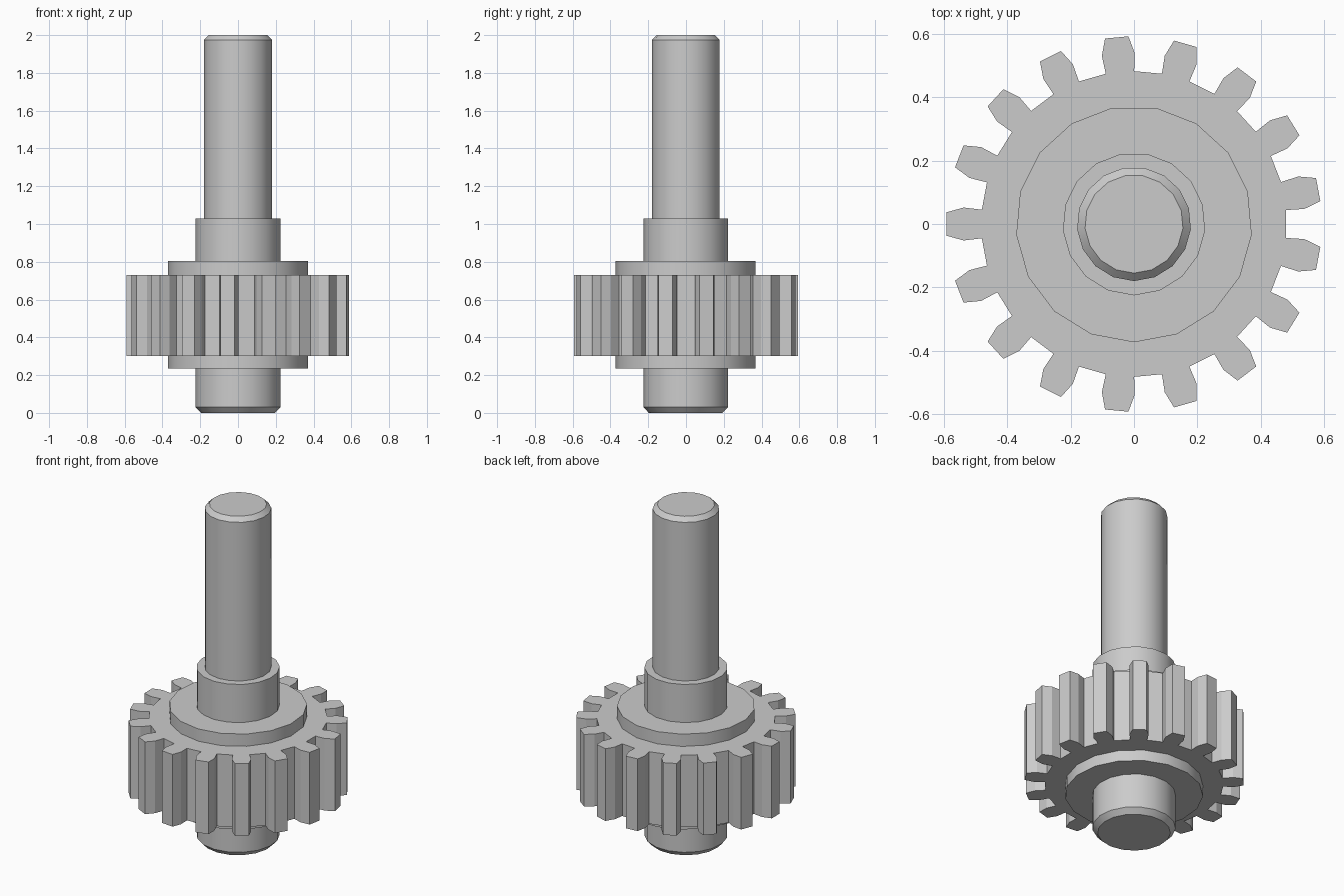
import bpy, bmesh
from math import cos, sin, pi, radians, atan2, hypot

if "Cube" in bpy.data.objects:
    bpy.data.objects.remove(bpy.data.objects["Cube"])

N = 17  # teeth on the gear and sides on the shaft


def finish(name, bm):
    bmesh.ops.recalc_face_normals(bm, faces=bm.faces)
    mesh = bpy.data.meshes.new(name)
    bm.to_mesh(mesh)
    bm.free()
    ob = bpy.data.objects.new(name, mesh)
    bpy.context.collection.objects.link(ob)
    return ob


def lathe(name, profile, start):
    """Revolve (radius, z) points around z and cap both ends."""
    bm = bmesh.new()
    rings = []
    for r, z in profile:
        rings.append([bm.verts.new((r * cos(start + 2 * pi * k / N),
                                    r * sin(start + 2 * pi * k / N), z)) for k in range(N)])
    for a, b in zip(rings, rings[1:]):
        for k in range(N):
            j = (k + 1) % N
            bm.faces.new((a[k], a[j], b[j], b[k]))
    bm.faces.new(rings[0])
    bm.faces.new(rings[-1])
    return finish(name, bm)


def gear(name, tooth, z0, z1):
    """Repeat one tooth outline (radial, sideways) around z and extrude it."""
    bm = bmesh.new()
    outline = []
    for k in range(N):
        turn = pi + 2 * pi * k / N
        for x, y in tooth:
            r, a = hypot(x, y), turn + atan2(y, x)
            outline.append(bm.verts.new((r * cos(a), r * sin(a), z0)))
    base = bm.faces.new(outline)
    top = bmesh.ops.extrude_face_region(bm, geom=[base], use_keep_orig=True)
    verts = [v for v in top["geom"] if isinstance(v, bmesh.types.BMVert)]
    bmesh.ops.translate(bm, verts=verts, vec=(0, 0, z1 - z0))
    return finish(name, bm)


# Stepped shaft: chamfered foot, journal, wide shoulder, collar, long chamfered pin
shaft = lathe("stepped_shaft", [
    (0.197, 0), (0.225, 0.03), (0.225, 0.235), (0.373, 0.235), (0.373, 0.803),
    (0.225, 0.803), (0.225, 1.03), (0.18, 1.03), (0.18, 1.975), (0.155, 2.0),
], radians(-90))

# Spur gear around the shoulder
half = [(0.48, 0.045), (0.537, 0.052), (0.591, 0.037)]
tooth = [(x, -y) for x, y in half] + half[::-1]
gear("spur_gear", tooth, 0.30, 0.73)

# Smooth round sides with crisp steps on the shaft; the gear stays flat
bpy.ops.object.select_all(action='DESELECT')
shaft.select_set(True)
bpy.context.view_layer.objects.active = shaft
bpy.ops.object.shade_smooth_by_angle(angle=radians(30))
